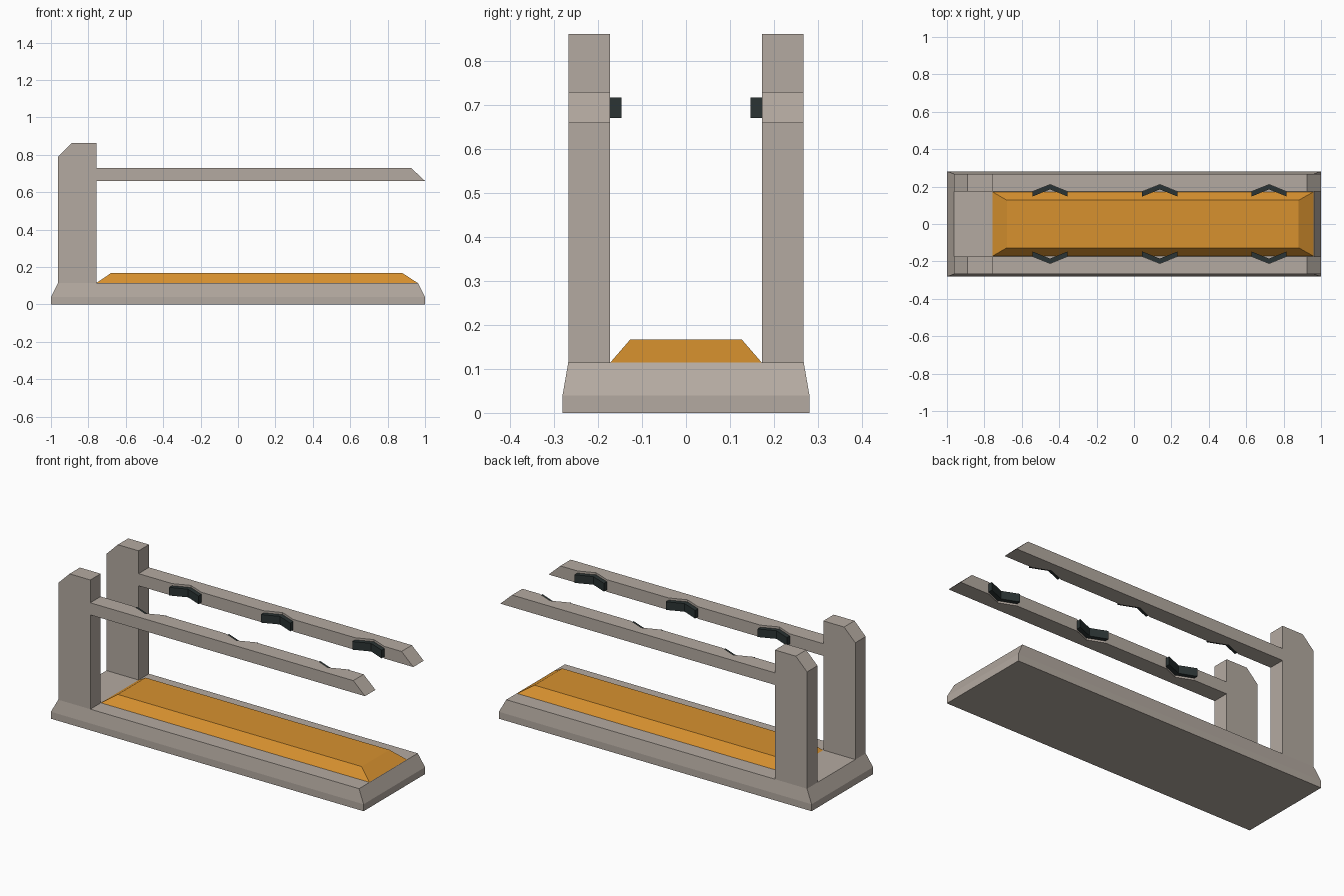
import bpy, bmesh

if "Cube" in bpy.data.objects:
    bpy.data.objects.remove(bpy.data.objects["Cube"])


def material(name, rgb):
    m = bpy.data.materials.new(name)
    m.diffuse_color = (*rgb, 1)
    m.use_nodes = True
    m.node_tree.nodes["Principled BSDF"].inputs["Base Color"].default_value = m.diffuse_color
    return m


GREY = material("warm grey", (0.456, 0.402, 0.355))
ORANGE = material("orange", (0.68, 0.283, 0.028))
DARK = material("dark slate", (0.024, 0.034, 0.034))


def loft(name, loops, mat):
    """Closed solid through a stack of matching point loops."""
    bm = bmesh.new()
    rings = [[bm.verts.new(p) for p in loop] for loop in loops]
    for a, b in zip(rings, rings[1:]):
        for i in range(len(a)):
            j = (i + 1) % len(a)
            bm.faces.new((a[i], a[j], b[j], b[i]))
    bm.faces.new(rings[0])
    bm.faces.new(rings[-1])
    bmesh.ops.recalc_face_normals(bm, faces=bm.faces)
    me = bpy.data.meshes.new(name)
    bm.to_mesh(me)
    bm.free()
    me.materials.append(mat)
    ob = bpy.data.objects.new(name, me)
    bpy.context.collection.objects.link(ob)
    return ob


def rect(x0, x1, y, z):
    return [(x0, -y, z), (x1, -y, z), (x1, y, z), (x0, y, z)]


# Base plinth with sloped upper sides
loft("base", [rect(-1, 1, 0.281, 0), rect(-1, 1, 0.281, 0.04),
              rect(-0.962, 0.962, 0.268, 0.115)], GREY)

# Raised bed
loft("bed", [rect(-0.757, 0.96, 0.172, 0.115),
             rect(-0.68, 0.88, 0.127, 0.167)], ORANGE)

INNER, OUTER = 0.173, 0.268
PADS = (-0.449, 0.138, 0.722)
HALF, DEPTH, THICK = 0.094, 0.038, 0.026

for label, s in (("front", -1), ("back", 1)):
    # Post with one clipped top corner
    profile = [(-0.962, 0.115), (-0.757, 0.115), (-0.757, 0.862),
               (-0.89, 0.862), (-0.962, 0.79)]
    loft(label + "_post", [[(x, s * y, z) for x, z in profile]
                           for y in (INNER, OUTER)], GREY)

    # Rail with V notches on the inner side and a sloped tip
    inner = [(-0.757, INNER)]
    for c in PADS:
        inner += [(c - HALF, INNER), (c, INNER + DEPTH), (c + HALF, INNER)]
    loops = []
    for z, tip in ((0.66, 1.0), (0.73, 0.925)):
        plan = inner + [(tip, INNER), (tip, OUTER), (-0.757, OUTER)]
        loops.append([(x, s * y, z) for x, y in plan])
    loft(label + "_rail", loops, GREY)

    # Bent grip pads lining the notches
    for i, c in enumerate(PADS):
        plan = [(c - HALF, INNER), (c, INNER + DEPTH), (c + HALF, INNER),
                (c + HALF, INNER - THICK), (c, INNER + DEPTH - THICK),
                (c - HALF, INNER - THICK)]
        loft(f"{label}_pad_{i + 1}", [[(x, s * y, z) for x, y in plan]
                                      for z in (0.671, 0.718)], DARK)
